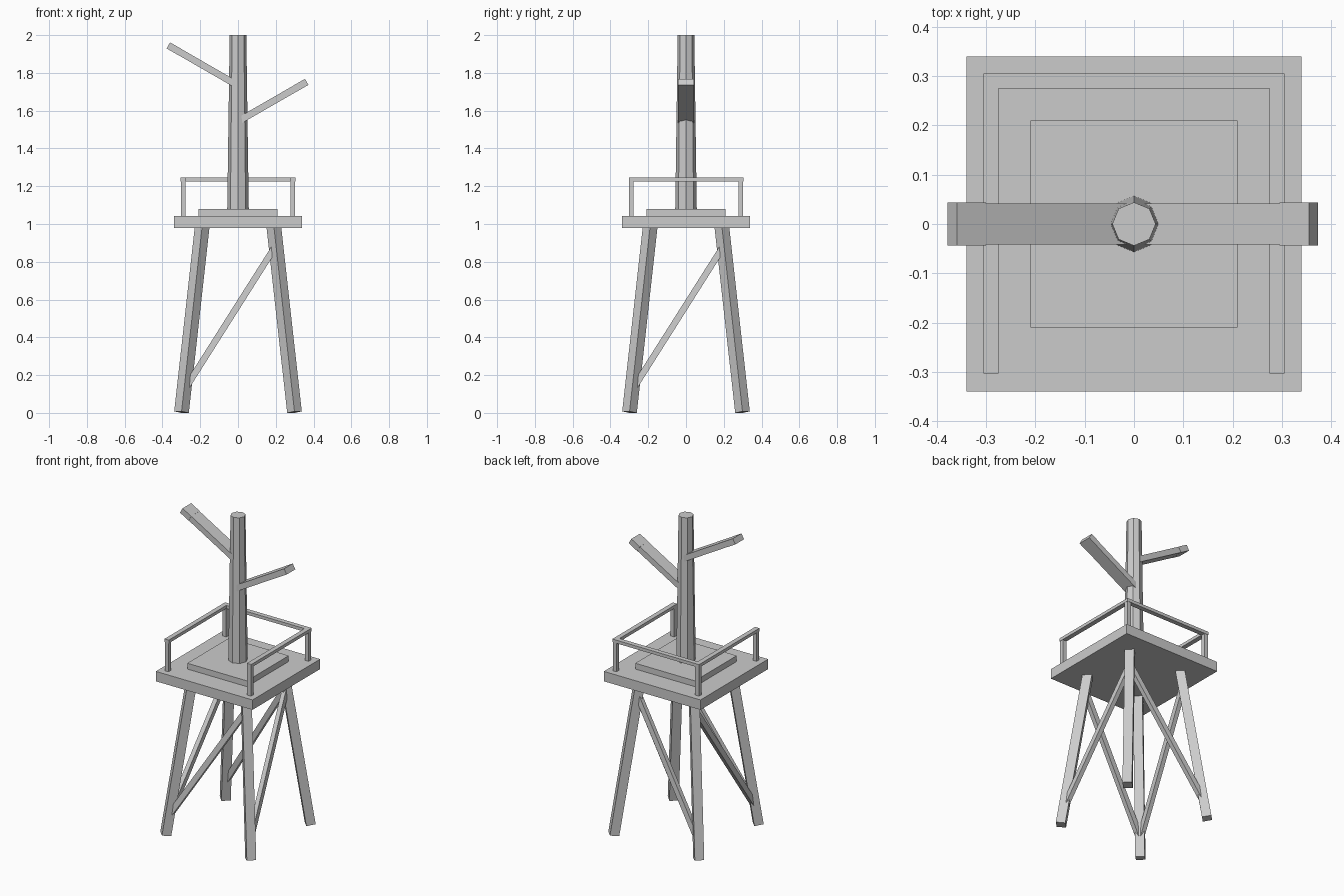
import bpy
import bmesh
from mathutils import Matrix, Vector

cube = bpy.data.objects.get("Cube")
if cube:
    bpy.data.objects.remove(cube, do_unlink=True)

GREY = (0.6, 0.6, 0.6, 1)
grey = bpy.data.materials.new("plain_grey")
grey.use_nodes = True
grey.diffuse_color = GREY
grey.node_tree.nodes["Principled BSDF"].inputs["Base Color"].default_value = GREY


def add_object(name, bm):
    bmesh.ops.recalc_face_normals(bm, faces=bm.faces)
    mesh = bpy.data.meshes.new(name)
    bm.to_mesh(mesh)
    bm.free()
    mesh.materials.append(grey)
    obj = bpy.data.objects.new(name, mesh)
    bpy.context.collection.objects.link(obj)
    return obj


def beam(name, start, end, width, depth, facing):
    """Box from start to end; depth is measured along the facing direction."""
    a, b = Vector(start), Vector(end)
    along = (b - a).normalized()
    side = along.cross(Vector(facing)).normalized()
    out = side.cross(along)
    turn = Matrix((side, out, along)).transposed().to_4x4()
    size = Matrix.Diagonal((width, depth, (b - a).length, 1))
    bm = bmesh.new()
    bmesh.ops.create_cube(bm, size=1, matrix=Matrix.Translation((a + b) / 2) @ turn @ size)
    return add_object(name, bm)


def slab(name, half, bottom, top):
    return beam(name, (0, 0, bottom), (0, 0, top), 2 * half, 2 * half, (0, 1, 0))


# Platform and raised step
slab("platform", 0.34, 0.98, 1.043)
slab("step", 0.21, 1.043, 1.08)

# Splayed legs, turned to face the corners
for sx in (-1, 1):
    for sy in (-1, 1):
        beam("leg", (0.299 * sx, 0.299 * sy, 0.004), (0.188 * sx, 0.188 * sy, 1.0),
             0.055, 0.055, (sx, sy, 0))

# Diagonal braces, one on each side of the tower
LOW, HIGH = 0.285, 0.2
for s in (-1, 1):
    beam("cross_brace", (-LOW, LOW * s, 0.12), (HIGH, HIGH * s, 0.885), 0.034, 0.028, (0, s, 0))
    beam("side_brace", (LOW * s, -LOW, 0.12), (HIGH * s, HIGH, 0.885), 0.034, 0.028, (s, 0, 0))

# Railing on three sides, open at the front
RAIL = 0.29
for sx in (-1, 1):
    for sy in (-1, 1):
        beam("rail_post", (RAIL * sx, RAIL * sy, 1.04), (RAIL * sx, RAIL * sy, 1.23),
             0.026, 0.026, (0, 1, 0))
    beam("side_rail", (RAIL * sx, -0.303, 1.235), (RAIL * sx, 0.305, 1.235), 0.03, 0.02, (0, 0, 1))
beam("back_rail", (-0.275, RAIL, 1.235), (0.275, RAIL, 1.235), 0.03, 0.02, (0, 0, 1))

# Tapered eight-sided trunk
bm = bmesh.new()
bmesh.ops.create_cone(bm, cap_ends=True, segments=8, radius1=0.057, radius2=0.044,
                      depth=0.92, matrix=Matrix.Translation((0, 0, 1.54)))
add_object("trunk", bm)

# Plank branches with slightly wider tips
for side, root, tip in (("right", (0, 0, 1.733), (-0.368, 0, 1.945)),
                        ("left", (0, 0, 1.543), (0.363, 0, 1.752))):
    beam(side + "_branch", root, tip, 0.084, 0.036, (0, 0, 1))
    tip = Vector(tip)
    back = (Vector(root) - tip).normalized()
    beam(side + "_branch_tip", tip + back * 0.068, tip - back * 0.001, 0.087, 0.037, (0, 0, 1))
